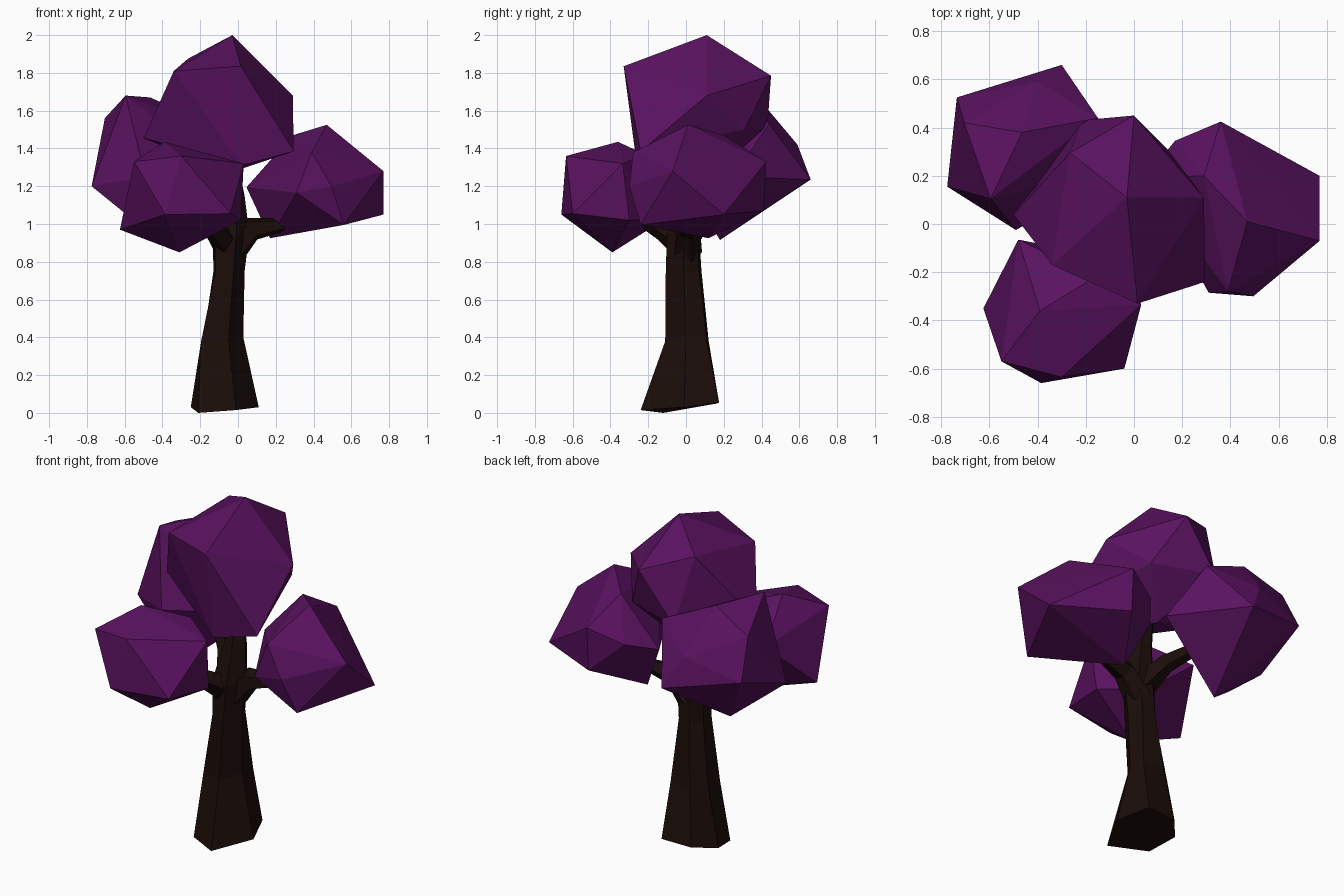
import bpy, bmesh, math
from mathutils import Vector


def material(name, color):
    m = bpy.data.materials.new(name)
    m.diffuse_color = (*color, 1)
    return m


LEAF = material("purple_leaf", (0.1, 0.006, 0.115))
BARK = material("dark_bark", (0.011, 0.004, 0.003))


def finish(bm, name, mat):
    bmesh.ops.recalc_face_normals(bm, faces=bm.faces)
    me = bpy.data.meshes.new(name)
    bm.to_mesh(me)
    bm.free()
    me.materials.append(mat)
    ob = bpy.data.objects.new(name, me)
    bpy.context.collection.objects.link(ob)
    return ob


def clump(name, points):
    """Faceted leaf clump: hull around about a dozen corners."""
    bm = bmesh.new()
    for p in points:
        bm.verts.new(p)
    bmesh.ops.convex_hull(bm, input=bm.verts)
    bmesh.ops.delete(bm, geom=[v for v in bm.verts if not v.link_faces], context='VERTS')
    finish(bm, name, LEAF)


def skin(bm, rings):
    for a, b in zip(rings, rings[1:]):
        n = len(a)
        for i in range(n):
            bm.faces.new((a[i], a[(i + 1) % n], b[(i + 1) % n], b[i]))
    bm.faces.new(rings[0][::-1])
    bm.faces.new(rings[-1])


def branch(name, path, radii, sides=5):
    """Tapered faceted tube along a path."""
    pts = [Vector(p) for p in path]
    bm, rings = bmesh.new(), []
    for i, (p, r) in enumerate(zip(pts, radii)):
        d = pts[min(i + 1, len(pts) - 1)] - pts[max(i - 1, 0)]
        q = d.to_track_quat('Z', 'Y')
        rings.append([bm.verts.new(p + q @ Vector((r * math.cos(t), r * math.sin(t), 0)))
                      for t in (2 * math.pi * k / sides for k in range(sides))])
    skin(bm, rings)
    finish(bm, name, BARK)


# trunk: uneven six-sided foot and knee, then rings (centre x, y, z, radius x, y)
bm = bmesh.new()
foot = [(-0.01, -0.24, 0.015), (0.11, -0.01, 0.03), (0.04, 0.175, 0.055),
        (-0.15, 0.165, 0.05), (-0.25, 0.05, 0.03), (-0.21, -0.12, 0.0)]
knee = [(-0.05, -0.11, 0.38), (0.028, 0.0, 0.4), (0.025, 0.11, 0.38),
        (-0.11, 0.12, 0.38), (-0.185, 0.055, 0.38), (-0.195, -0.045, 0.38)]
rings = [[bm.verts.new(p) for p in ring] for ring in (foot, knee)]
for cx, cy, z, rx, ry in [(-0.05, -0.012, 0.75, 0.085, 0.1),
                          (-0.04, -0.015, 0.95, 0.1, 0.09),
                          (-0.03, 0.02, 1.15, 0.065, 0.065),
                          (-0.05, 0.05, 1.36, 0.04, 0.04)]:
    rings.append([bm.verts.new((cx + rx * math.cos(math.radians(a)),
                                cy + ry * math.sin(math.radians(a)), z))
                  for a in (-72, 0, 55, 110, 160, 215)])
skin(bm, rings)
finish(bm, "trunk", BARK)

# branches reaching into the side clumps
branch("right_branch", [(-0.04, 0, 0.85), (0.08, 0.01, 0.975), (0.34, 0.04, 1.01)], [0.085, 0.065, 0.02])
branch("front_branch", [(-0.05, 0, 0.88), (-0.12, -0.12, 0.97), (-0.25, -0.28, 1.05)], [0.08, 0.06, 0.03])
branch("back_branch", [(-0.05, 0, 0.93), (-0.14, 0.1, 1.06), (-0.32, 0.24, 1.2)], [0.08, 0.055, 0.03])

# leaf clumps
clump("top_leaves", [
    (-0.03, 0.11, 2.0), (0.015, -0.33, 1.835), (-0.34, -0.17, 1.81), (0.29, 0.11, 1.68),
    (-0.265, 0.295, 1.875), (0, 0.45, 1.785), (-0.5, 0.04, 1.455), (0.295, -0.24, 1.385),
    (0.02, -0.26, 1.31), (-0.05, 0.13, 1.27), (-0.22, 0.43, 1.5), (0.14, 0.31, 1.5)])
clump("front_leaves", [
    (-0.39, -0.36, 1.435), (-0.625, -0.35, 0.97), (-0.55, -0.57, 1.33), (-0.385, -0.66, 1.05),
    (-0.3, -0.635, 1.36), (-0.04, -0.6, 1.055), (0.03, -0.335, 1.32), (-0.31, -0.39, 0.85),
    (-0.48, -0.065, 1.25), (0.015, -0.3, 1.02), (-0.2, -0.12, 1.02), (-0.16, -0.22, 1.37)])
clump("right_leaves", [
    (0.47, 0.01, 1.525), (0.77, -0.07, 1.28), (0.77, 0.2, 1.05), (0.36, 0.425, 1.33),
    (0.36, 0.41, 1.07), (0.39, -0.28, 1.38), (0.31, -0.285, 1.165), (0.495, -0.3, 1.2),
    (0.56, -0.24, 0.995), (0.17, 0.12, 0.925), (0.045, 0.19, 1.195), (0.17, 0.345, 1.25),
    (0.29, 0.2, 1.47)])
clump("back_leaves", [
    (-0.465, 0.38, 1.67), (-0.595, 0.105, 1.68), (-0.705, 0.42, 1.56), (-0.775, 0.155, 1.2),
    (-0.735, 0.525, 1.33), (-0.30, 0.66, 1.235), (-0.15, 0.44, 1.53), (-0.49, -0.025, 1.25),
    (-0.59, 0.1, 1.05), (-0.42, 0.18, 0.915), (-0.4, 0.59, 1.42), (-0.02, 0.25, 1.25)])
